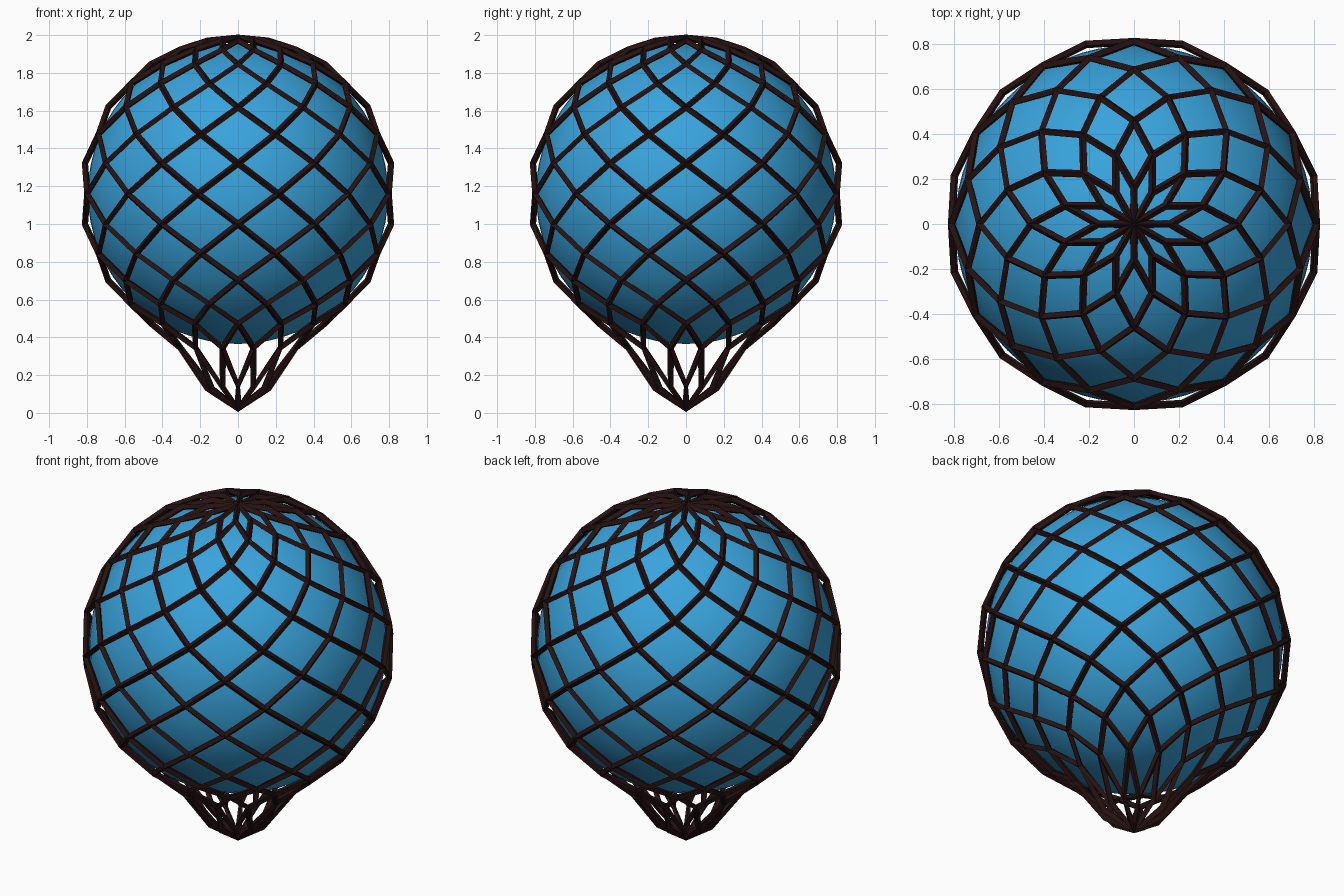
import bpy, bmesh
from math import sin, cos, pi

if "Cube" in bpy.data.objects:
    bpy.data.objects.remove(bpy.data.objects["Cube"])

R, CZ, N, RINGS = 0.826, 1.16, 12, 16


def material(name, color):
    m = bpy.data.materials.new(name)
    m.diffuse_color = color
    m.use_nodes = True
    m.node_tree.nodes["Principled BSDF"].inputs["Base Color"].default_value = m.diffuse_color
    return m


# Balloon envelope
bpy.ops.mesh.primitive_uv_sphere_add(segments=64, ring_count=32, radius=0.795, location=(0, 0, CZ))
ball = bpy.context.object
ball.name = "balloon_envelope"
bpy.ops.object.shade_smooth()
ball.data.materials.append(material("blue_cloth", (0.04, 0.37, 0.72, 1)))

# Diamond net: staggered rings, lowest ones pulled down to a point
pulled = {14: 0.345, 15: 0.13}
bm = bmesh.new()
top = bm.verts.new((0, 0, CZ + R))
bottom = bm.verts.new((0, 0, 0.022))
rings = [[top] * N]
for k in range(1, RINGS):
    t = pi * k / RINGS
    r, z = R * sin(t), pulled.get(k, CZ + R * cos(t))
    turn = 0 if k % 2 else 0.5
    rings.append([bm.verts.new((r * cos(2 * pi * (i + turn) / N),
                                r * sin(2 * pi * (i + turn) / N), z)) for i in range(N)])
rings.append([bottom] * N)

for k in range(1, RINGS):
    for i in range(N):
        # Odd ring: the diamond lies just after vertex i; even ring: around the next odd vertex
        tip = i if k % 2 == 0 else (i - 1)
        nxt = (i + 1) % N
        mid = i if k % 2 else nxt
        bm.faces.new((rings[k][i], rings[k + 1][mid], rings[k][nxt], rings[k - 1][mid]))
bmesh.ops.recalc_face_normals(bm, faces=bm.faces)
mesh = bpy.data.meshes.new("rope_net")
bm.to_mesh(mesh)
bm.free()
net = bpy.data.objects.new("rope_net", mesh)
bpy.context.collection.objects.link(net)
mesh.materials.append(material("dark_rope", (0.02, 0.006, 0.006, 1)))

# Turn the net's edges into struts
wire = net.modifiers.new("struts", 'WIREFRAME')
wire.thickness = 0.034
wire.offset = 0
wire.use_even_offset = True
wire.use_replace = True
